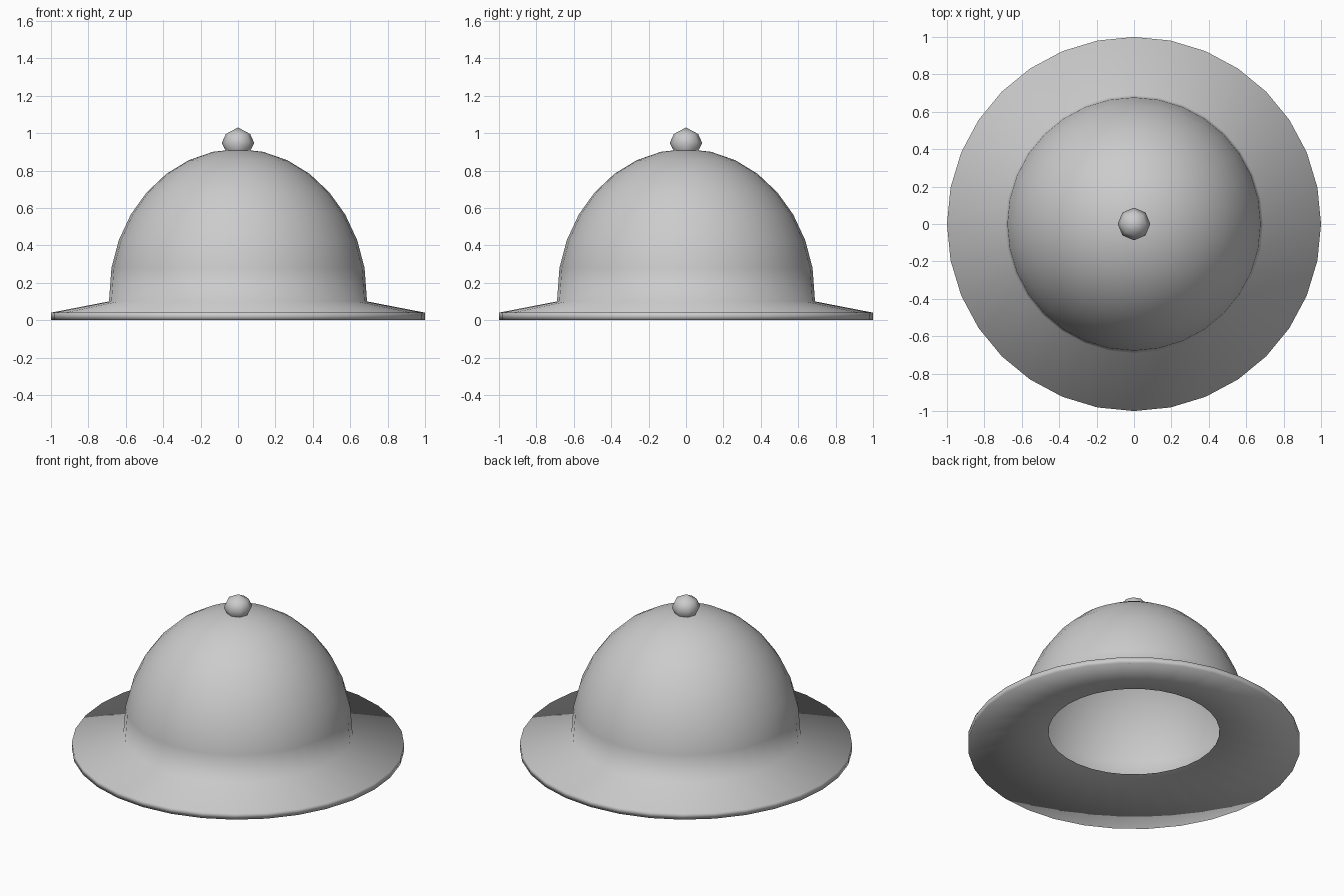
import bpy, bmesh, math

if "Cube" in bpy.data.objects:
    bpy.data.objects.remove(bpy.data.objects["Cube"])


def lathe(name, profile, sides):
    """Revolve (radius, z) points around z; radius 0 makes a pole."""
    bm = bmesh.new()
    rings = []
    for r, z in profile:
        if r == 0:
            rings.append([bm.verts.new((0, 0, z))] * sides)
        else:
            rings.append([bm.verts.new((r * math.cos(2 * math.pi * i / sides),
                                        r * math.sin(2 * math.pi * i / sides), z))
                          for i in range(sides)])
    for a, b in zip(rings, rings[1:]):
        for i in range(sides):
            j = (i + 1) % sides
            # drop repeated pole vertices so caps become triangles
            bm.faces.new(list(dict.fromkeys((a[i], b[i], b[j], a[j]))))
    for f in bm.faces:
        f.smooth = True
    mesh = bpy.data.meshes.new(name)
    bm.to_mesh(mesh)
    bm.free()
    obj = bpy.data.objects.new(name, mesh)
    bpy.context.collection.objects.link(obj)
    return obj


# Dome: tall half-ellipsoid, single walled
dome = []
for k in range(8):
    t = math.radians(11.25 * k)
    dome.append((0.69 * math.sin(t), 0.125 + 0.79 * math.cos(t)))

# Brim: sloping top, short upright edge, parallel underside ending at an open head hole
brim = [(0.69, 0.10), (1.0, 0.04), (1.0, 0.0), (0.515, 0.10)]
lathe("helmet_shell", dome + brim, 32)

# Top knob: small eight-sided button
lathe("top_knob", [(0, 1.03), (0.065, 0.995), (0.087, 0.947), (0.065, 0.905)], 8)
